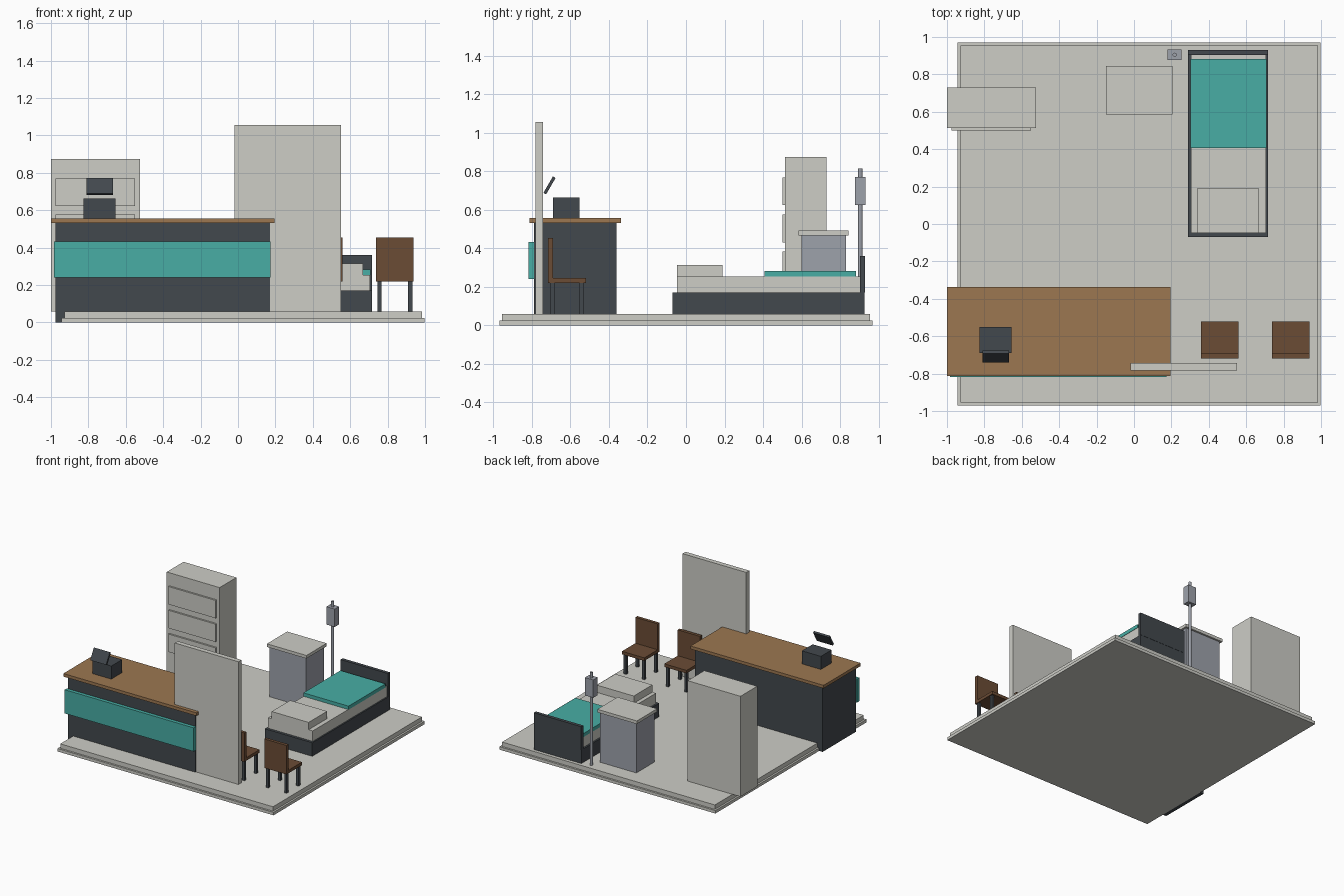
import bpy
import bmesh
import math
from mathutils import Matrix, Vector

cube = bpy.data.objects.get("Cube")
if cube:
    bpy.data.objects.remove(cube, do_unlink=True)


def linear(c):
    c /= 255
    return c / 12.92 if c <= 0.04045 else ((c + 0.055) / 1.055) ** 2.4


def material(name, *rgb):
    m = bpy.data.materials.new(name)
    m.use_nodes = True
    col = [linear(c) for c in rgb] + [1]
    m.diffuse_color = col
    m.node_tree.nodes["Principled BSDF"].inputs["Base Color"].default_value = col
    return m


PALE = material("pale grey", 205, 205, 198)
DARK = material("charcoal", 66, 72, 77)
TEAL = material("teal", 72, 174, 165)
WOOD = material("light wood", 156, 119, 81)
BROWN = material("dark wood", 107, 76, 53)
STEEL = material("blue grey", 158, 162, 171)


def add(name, bm, mat):
    me = bpy.data.meshes.new(name)
    bm.to_mesh(me)
    bm.free()
    me.materials.append(mat)
    ob = bpy.data.objects.new(name, me)
    bpy.context.collection.objects.link(ob)
    return ob


def box(name, mat, x, y, z):
    """Box given by its (low, high) range on each axis."""
    size = Vector((x[1] - x[0], y[1] - y[0], z[1] - z[0]))
    bm = bmesh.new()
    bmesh.ops.create_cube(bm, size=1, matrix=Matrix.Diagonal(size).to_4x4())
    ob = add(name, bm, mat)
    ob.location = (sum(x) / 2, sum(y) / 2, sum(z) / 2)
    return ob


FLOOR = 0.06
SUNK = 0.01

# Stepped floor
box("floor_lower", PALE, (-0.943, 0.998), (-0.97, 0.97), (0, 0.024))
box("floor_upper", PALE, (-0.928, 0.983), (-0.955, 0.955), (0.024, FLOOR))

# Reception counter
box("counter_body", DARK, (-0.975, 0.17), (-0.79, -0.36), (0.001, 0.532))
box("counter_top", WOOD, (-1, 0.195), (-0.812, -0.337), (0.532, 0.557))
box("counter_panel", TEAL, (-0.984, 0.174), (-0.818, -0.79), (0.24, 0.432))

# Desk terminal with tilted screen
box("terminal_base", DARK, (-0.825, -0.655), (-0.69, -0.552), (0.557, 0.663))
screen = box("terminal_screen", DARK, (-0.81, -0.667), (-0.717, -0.701), (0.678, 0.776))
screen.rotation_euler.x = -math.radians(30)

# Partition wall
box("partition_wall", PALE, (-0.02, 0.552), (-0.783, -0.744), (SUNK, 1.056))

# Filing cabinet with drawers
box("cabinet_body", PALE, (-1, -0.525), (0.514, 0.729), (FLOOR, 0.875))
for i in range(3):
    top = 0.769 - i * 0.193
    box(f"cabinet_drawer_{i + 1}", PALE, (-0.976, -0.551), (0.5, 0.514), (top - 0.145, top))

# Bed
box("bed_frame", DARK, (0.29, 0.716), (-0.07, 0.928), (SUNK, 0.17))
box("bed_headboard", DARK, (0.29, 0.716), (0.903, 0.93), (0.17, 0.36))
box("bed_mattress", PALE, (0.304, 0.705), (-0.048, 0.903), (0.17, 0.255))
box("bed_blanket", TEAL, (0.303, 0.708), (0.407, 0.882), (0.254, 0.283))
box("bed_pillow", PALE, (0.336, 0.668), (-0.048, 0.19), (0.255, 0.314))

# Bedside cabinet
box("bedside_body", STEEL, (-0.135, 0.19), (0.6, 0.83), (SUNK, 0.467))
box("bedside_top", PALE, (-0.15, 0.205), (0.585, 0.845), (0.467, 0.492))

# Drip stand
bm = bmesh.new()
bmesh.ops.create_cone(bm, cap_ends=True, segments=12, radius1=0.011, radius2=0.011, depth=0.805)
pole = add("drip_pole", bm, STEEL)
pole.location = (0.217, 0.905, 0.4125)
box("drip_unit", STEEL, (0.18, 0.255), (0.877, 0.933), (0.625, 0.77))

# Two visitor chairs
for side, cx in (("right", 0.459), ("left", 0.839)):
    seat_x = (cx - 0.1, cx + 0.1)
    box(f"chair_seat_{side}", BROWN, seat_x, (-0.718, -0.52), (0.22, 0.245))
    box(f"chair_back_{side}", BROWN, seat_x, (-0.718, -0.692), (0.245, 0.455))
    for sx in (-1, 1):
        for sy in (-1, 1):
            lx, ly = cx + sx * 0.082, -0.619 + sy * 0.076
            box(f"chair_leg_{side}", DARK, (lx - 0.011, lx + 0.011),
                (ly - 0.011, ly + 0.011), (SUNK, 0.22))
